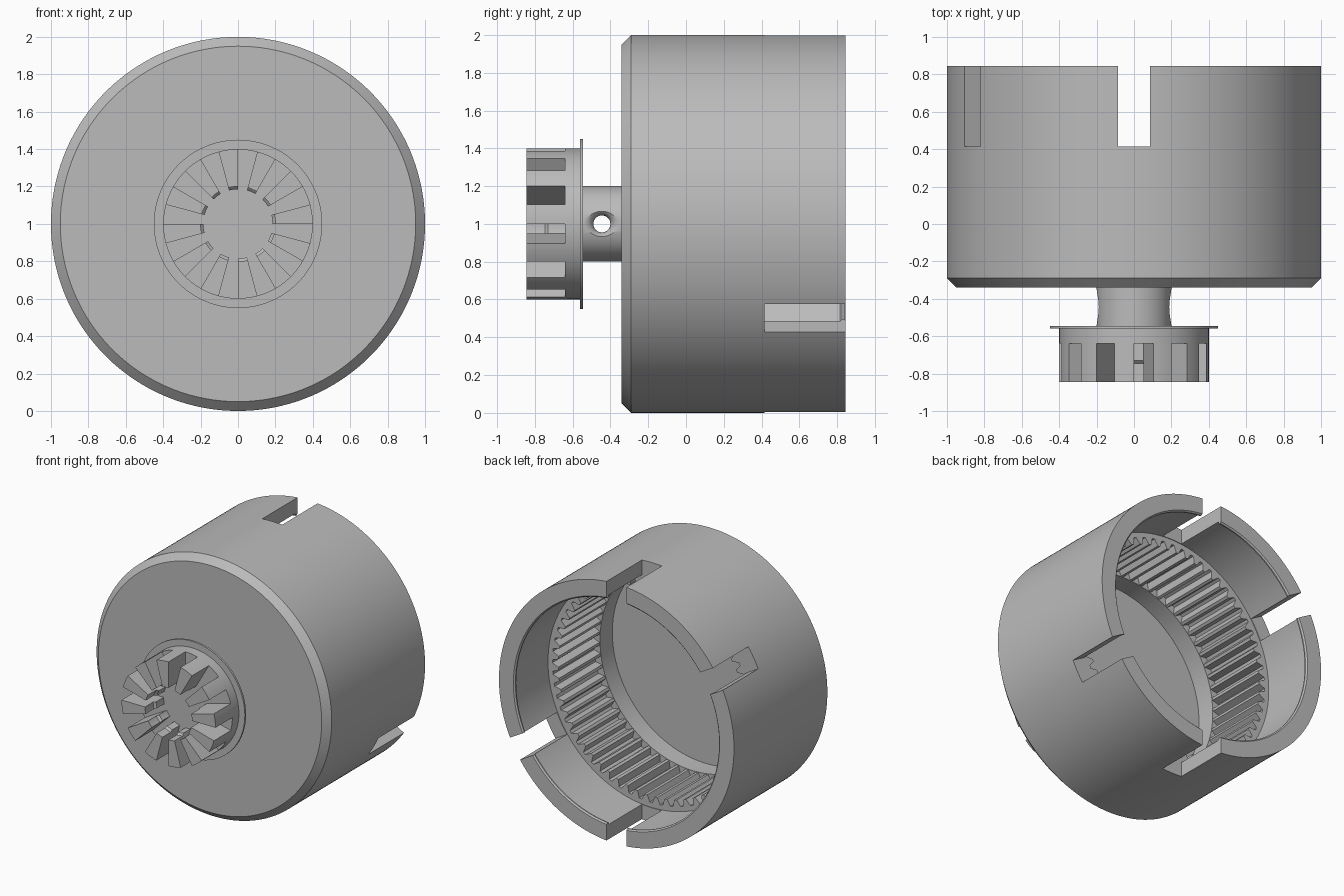
import bpy, bmesh, math
from mathutils import Matrix

cube = bpy.data.objects.get("Cube")
if cube:
    bpy.data.objects.remove(cube, do_unlink=True)

grey = bpy.data.materials.new("plain_grey")
grey.use_nodes = True
GREY = (0.5, 0.5, 0.5, 1)
grey.diffuse_color = GREY
grey.node_tree.nodes["Principled BSDF"].inputs["Base Color"].default_value = GREY


def finish(bm, name):
    """Turn a bmesh into an object with outward normals."""
    bmesh.ops.recalc_face_normals(bm, faces=bm.faces)
    mesh = bpy.data.meshes.new(name)
    bm.to_mesh(mesh)
    bm.free()
    mesh.materials.append(grey)
    ob = bpy.data.objects.new(name, mesh)
    bpy.context.collection.objects.link(ob)
    return ob


def lathe(name, rings, steps, mid=1.0):
    """Loft (y, radius) rings round the y axis; radius may be a function of step."""
    bm = bmesh.new()
    loops = []
    for y, rad in rings:
        loop = []
        for i in range(steps):
            r = rad(i) if callable(rad) else rad
            a = math.tau * i / steps
            loop.append(bm.verts.new((r * math.cos(a), y, mid + r * math.sin(a))))
        loops.append(loop)
    for p, q in zip(loops, loops[1:]):
        for i in range(steps):
            j = (i + 1) % steps
            bm.faces.new((p[i], p[j], q[j], q[i]))
    bm.faces.new(loops[0])
    bm.faces.new(loops[-1])
    return finish(bm, name)


def wedge(bm, profile, start, sweep, steps=6):
    """Sweep a closed (y, radius) outline through part of a turn."""
    loops = []
    for k in range(steps + 1):
        a = start + sweep * k / steps
        loops.append([bm.verts.new((r * math.cos(a), y, 1 + r * math.sin(a)))
                      for y, r in profile])
    n = len(profile)
    for p, q in zip(loops, loops[1:]):
        for i in range(n):
            j = (i + 1) % n
            bm.faces.new((p[i], p[j], q[j], q[i]))
    bm.faces.new(loops[0])
    bm.faces.new(loops[-1])


def activate(ob):
    bpy.ops.object.select_all(action='DESELECT')
    ob.select_set(True)
    bpy.context.view_layer.objects.active = ob


def cut(ob, cutter):
    activate(ob)
    mod = ob.modifiers.new("cut", 'BOOLEAN')
    mod.operation = 'DIFFERENCE'
    mod.solver = 'EXACT'
    mod.object = cutter
    bpy.ops.object.modifier_apply(modifier=mod.name)
    bpy.data.objects.remove(cutter, do_unlink=True)


def smooth(ob):
    activate(ob)
    bpy.ops.object.shade_smooth_by_angle(angle=math.radians(28))


# Drum: hollow cup with an internal ring of gear teeth and a snap lip
TEETH = 60


def tooth(i):
    return (0.85, 0.85, 0.80, 0.80)[i % 4]


drum = lathe("drum", [
    (-0.24, 0.795), (-0.09, 0.795), (-0.09, tooth), (0.41, tooth),
    (0.41, 0.887), (0.815, 0.887), (0.825, 0.867), (0.835, 0.867),
    (0.845, 0.877), (0.845, 1.0), (-0.29, 1.0), (-0.34, 0.95)], TEETH * 4)

# Six slots through the rim, cut as three full-width bars
for k in range(3):
    bm = bmesh.new()
    bmesh.ops.create_cube(bm, size=1)
    bm.transform(Matrix.Translation((0, 0.665, 1))
                 @ Matrix.Rotation(math.radians(30 + 60 * k), 4, 'Y')
                 @ Matrix.Diagonal((2.4, 0.5, 0.17, 1)))
    cut(drum, finish(bm, "slot_cutter"))
smooth(drum)

# Hub: shaft, thin flange and the base of the crown
hub = lathe("hub", [
    (-0.64, 0.4), (-0.56, 0.4), (-0.56, 0.45), (-0.545, 0.45),
    (-0.545, 0.2), (-0.33, 0.2)], 96)

# Flared cross hole through the shaft
half = [(0.145 + 0.055 * t, 0.045 + 0.055 * (1 - math.sqrt(1 - t * t)))
        for t in (0, 0.3, 0.55, 0.75, 0.9, 0.97, 1)] + [(0.25, 0.1)]
hole = lathe("hole_cutter", [(-x, r) for x, r in reversed(half)] + half, 40, mid=0)
hole.data.transform(Matrix.Translation((0, -0.445, 1))
                    @ Matrix.Rotation(math.radians(90), 4, 'Z'))
cut(hub, hole)
smooth(hub)

# Crown: twelve wedge teeth round an open centre
bm = bmesh.new()
outline = [(-0.845, 0.4), (-0.845, 0.2), (-0.745, 0.2), (-0.73, 0.185),
           (-0.63, 0.185), (-0.63, 0.4)]
for k in range(12):
    wedge(bm, outline, math.radians(30 * k), math.radians(15))
crown = finish(bm, "crown_teeth")
smooth(crown)
